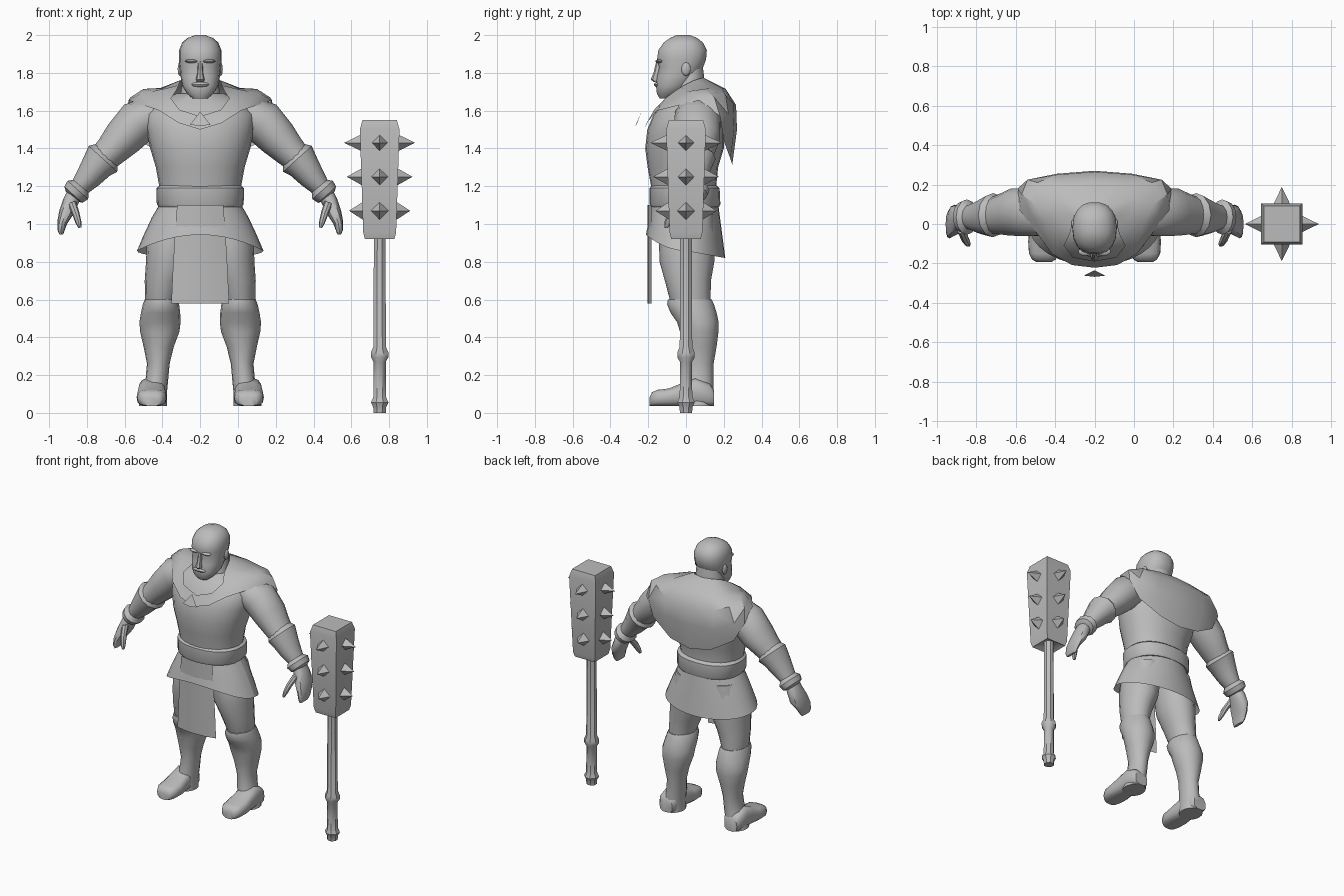
import bpy, bmesh, math
from mathutils import Vector as V

CX = -0.2          # centre of the figure
CLUB_X = 0.75      # centre of the club

stone = bpy.data.materials.new("plain_grey")
stone.diffuse_color = (0.5, 0.5, 0.5, 1)


def finish(name, bm, ox=CX, mirror=False):
    bmesh.ops.recalc_face_normals(bm, faces=bm.faces)
    me = bpy.data.meshes.new(name)
    bm.to_mesh(me)
    bm.free()
    ob = bpy.data.objects.new(name, me)
    ob.location.x = ox
    me.materials.append(stone)
    bpy.context.collection.objects.link(ob)
    if mirror:
        ob.modifiers.new("mirror", 'MIRROR').merge_threshold = 0.002
    return ob


def loft(name, rings, n=16, p=2.0, caps=True, ox=CX, mirror=False, turn=0.0):
    """Skin superellipse rings given as (centre, half axis, half axis)."""
    bm = bmesh.new()
    loops = []
    for c, a, b in rings:
        loop = []
        for i in range(n):
            t = 2 * math.pi * i / n + turn
            u, w = math.cos(t), math.sin(t)
            u = math.copysign(abs(u) ** (2 / p), u)
            w = math.copysign(abs(w) ** (2 / p), w)
            loop.append(bm.verts.new(V(c) + V(a) * u + V(b) * w))
        loops.append(loop)
    for l0, l1 in zip(loops, loops[1:]):
        for i in range(n):
            j = (i + 1) % n
            bm.faces.new((l0[i], l0[j], l1[j], l1[i]))
    if caps:
        bm.faces.new(loops[0])
        bm.faces.new(loops[-1])
    return finish(name, bm, ox, mirror)


def body(rows):
    """Level rings from (z, half width, front y, back y)."""
    return [((0, (f + b) / 2, z), (w, 0, 0), (0, (b - f) / 2, 0)) for z, w, f, b in rows]


def level(rows):
    """Level rings from (x, y, z, half width, half depth)."""
    return [((x, y, z), (rx, 0, 0), (0, ry, 0)) for x, y, z, rx, ry in rows]


def limb(rows):
    """Rings square to a path, from (x, y, z, thickness, depth)."""
    pts = [V(r[:3]) for r in rows]
    out = []
    for i, r in enumerate(rows):
        t = pts[min(i + 1, len(pts) - 1)] - pts[max(i - 1, 0)]
        out.append((pts[i], V((0, 1, 0)).cross(t).normalized() * r[3], V((0, r[4], 0))))
    return out


def sheet(name, cols, mirror=True):
    """Open surface through columns of points."""
    bm = bmesh.new()
    vs = [[bm.verts.new(q) for q in c] for c in cols]
    for a, b in zip(vs, vs[1:]):
        for i in range(len(a) - 1):
            bm.faces.new((a[i], a[i + 1], b[i + 1], b[i]))
    return finish(name, bm, CX, mirror)


def blob(name, c, s, mirror=False):
    bm = bmesh.new()
    bmesh.ops.create_uvsphere(bm, u_segments=10, v_segments=6, radius=1)
    for v in bm.verts:
        v.co = V((c[0] + v.co.x * s[0], c[1] + v.co.y * s[1], c[2] + v.co.z * s[2]))
    return finish(name, bm, CX, mirror)


# head, neck and face
loft("head", body([(1.665, .04, -.14, -.08), (1.69, .07, -.155, -.03), (1.73, .095, -.16, .02),
                   (1.78, .104, -.155, .06), (1.83, .109, -.143, .092), (1.87, .113, -.155, .108),
                   (1.92, .112, -.148, .112), (1.96, .096, -.12, .092), (1.985, .068, -.085, .06),
                   (2.0, .025, -.05, .02)]), 18, 2.3)
loft("neck", body([(1.58, .13, -.12, .12), (1.68, .105, -.08, .11), (1.76, .095, -.06, .1),
                   (1.84, .085, -.04, .09)]), 14)
loft("nose", body([(1.752, .022, -.17, -.12), (1.765, .024, -.187, -.12), (1.80, .016, -.172, -.12),
                   (1.86, .012, -.158, -.12)]), 8)
blob("moustache", (0, -.15, 1.738), (.05, .02, .014))
blob("brow", (.045, -.14, 1.862), (.038, .022, .01), True)
blob("ears", (.108, .0, 1.82), (.012, .025, .036), True)

# torso and belt
loft("torso", body([(1.06, .21, -.175, .16), (1.2, .217, -.185, .16), (1.3, .235, -.203, .17),
                    (1.4, .265, -.216, .2), (1.5, .285, -.205, .2), (1.58, .29, -.172, .19),
                    (1.64, .24, -.12, .16), (1.69, .13, -.07, .12)]), 24, 2.15)
loft("belt", body([(1.09, .22, -.187, .175), (1.105, .23, -.193, .182),
                   (1.19, .232, -.193, .178), (1.205, .215, -.18, .16)]), 24, 2.3)

# cape over the back, running into the front collar
cape = [
    [(0, .10, 1.77), (0, .21, 1.715), (0, .265, 1.63), (0, .27, 1.5), (0, .245, 1.315)],
    [(.07, .09, 1.775), (.14, .19, 1.72), (.19, .25, 1.64), (.19, .255, 1.5), (.16, .235, 1.345)],
    [(.105, .04, 1.76), (.21, .13, 1.72), (.29, .21, 1.68), (.34, .225, 1.58), (.32, .2, 1.44)],
    [(.115, -.01, 1.735), (.20, .05, 1.71), (.30, .10, 1.715), (.37, .15, 1.67), (.39, .18, 1.57)],
]
for a, b in [((.125, -.05, 1.71), (.38, .07, 1.655)), ((.155, -.11, 1.665), (.215, -.152, 1.6)),
             ((.11, -.168, 1.605), (.115, -.208, 1.535)), ((0, -.188, 1.57), (0, -.222, 1.50))]:
    cape.append([V(a).lerp(V(b), i / 4) for i in range(5)])
for q in cape[4][1:4]:
    q.z += .02
sheet("cape", cape)

# small loose clasp in front of the collar
bm = bmesh.new()
c = [bm.verts.new(q) for q in [(-.055, -.262, 1.525), (.055, -.262, 1.525), (0, -.235, 1.595), (0, -.268, 1.52)]]
bm.faces.new((c[0], c[3], c[2]))
bm.faces.new((c[3], c[1], c[2]))
finish("clasp", bm)

# skirt with a hem that rises at the front
cols = []
for i in range(33):
    t = 2 * math.pi * i / 32
    u, w = math.cos(t), math.sin(t)
    hem = .858 - (.038 * w if w > 0 else -.085 * w * w)
    cols.append([(u * (.212 + .123 * k ** .85), .003 * k - .005 + w * (.175 + .035 * k),
                  1.11 + (hem - 1.11) * k) for k in (0, .3, .65, 1)])
sheet("skirt", cols, False)

# long front flap
sheet("front_flap", [[(x * k, y, z) for z, k in ((1.1, .8), (.94, .88), (.75, .95), (.58, 1))]
                     for x, y in ((0, -.204), (.08, -.198), (.153, -.182))])

# arms, bracers and hands
loft("arms", limb([(.2, .05, 1.585, .08, .1), (.26, .06, 1.575, .1, .12), (.33, .06, 1.54, .117, .125),
                   (.41, .06, 1.455, .105, .122), (.47, .05, 1.39, .088, .105),
                   (.53, .04, 1.33, .075, .09)]), 14, mirror=True)
loft("bracers", limb([(.495, .045, 1.365, .082, .09), (.515, .045, 1.345, .102, .112),
                      (.545, .04, 1.31, .086, .1), (.59, .035, 1.25, .07, .082),
                      (.632, .035, 1.2, .054, .065), (.648, .035, 1.18, .073, .09),
                      (.672, .035, 1.155, .064, .08), (.68, .035, 1.145, .04, .05)]), 12, mirror=True)
loft("hands", limb([(.66, .03, 1.17, .042, .05), (.685, .03, 1.12, .042, .062),
                    (.71, .02, 1.06, .038, .078), (.73, .0, 1.01, .027, .07),
                    (.737, -.015, .965, .018, .058), (.735, -.02, .945, .01, .045)]), 12, 2.4, mirror=True)
loft("thumbs", limb([(.68, -.02, 1.115, .022, .03), (.66, -.07, 1.06, .02, .025),
                     (.645, -.095, 1.01, .016, .02), (.637, -.105, .98, .008, .01)]), 8, mirror=True)

# legs and boots
loft("thighs", level([(.125, .01, 1.05, .11, .14), (.155, .005, .9, .128, .148), (.165, .005, .8, .122, .145),
                      (.19, .01, .7, .104, .122), (.208, .022, .6, .084, .108),
                      (.21, .035, .52, .075, .09)]), 16, mirror=True)
loft("boots", level([(.21, .02, .6, .084, .116), (.208, .024, .575, .096, .124), (.21, .04, .53, .104, .122),
                     (.213, .063, .48, .109, .11), (.214, .07, .43, .104, .102),
                     (.22, .072, .35, .08, .09), (.222, .07, .26, .06, .076),
                     (.23, .065, .17, .06, .08), (.245, .06, .1, .068, .084),
                     (.25, .06, .036, .075, .085)]), 16, mirror=True)
feet = [(.147, .09, .05), (.125, .12, .065), (.05, .15, .07), (-.02, .125, .074), (-.09, .095, .08),
        (-.15, .088, .076), (-.18, .075, .06), (-.192, .05, .04)]
loft("feet", [((.257, y, .035 + h / 2), (w, 0, 0), (0, 0, h / 2)) for y, h, w in feet], 14, 3, mirror=True)

# club shaft with two grip rings
shaft = [(0, .035), (.03, .037), (.055, .05), (.085, .036), (.27, .035), (.295, .05),
         (.32, .05), (.35, .036), (.95, .033)]
loft("club_shaft", [((0, 0, z), (r, 0, 0), (0, r, 0)) for z, r in shaft], 8, ox=CLUB_X, turn=math.pi / 8)

# square club head with a hollowed underside
R2 = math.sqrt(2)
block = [(.95, .03), (.92, .078), (.955, .087), (1.5, .105), (1.55, .091)]
loft("club_head", [((0, 0, z), (r * R2, 0, 0), (0, r * R2, 0)) for z, r in block],
     4, ox=CLUB_X, turn=math.pi / 4)

# three tiers of diamond spikes on all four sides
bm = bmesh.new()
for z, tip in ((1.43, .188), (1.25, .174), (1.07, .162)):
    for k in range(4):
        a = k * math.pi / 2
        out, side = V((math.cos(a), math.sin(a), 0)), V((-math.sin(a), math.cos(a), 0))
        mid = out * .085 + V((0, 0, z))
        base = [bm.verts.new(mid + q * .05) for q in (side, V((0, 0, 1)), -side, V((0, 0, -1)))]
        top = bm.verts.new(out * tip + V((0, 0, z)))
        bm.faces.new(base)
        for i in range(4):
            bm.faces.new((base[i], base[(i + 1) % 4], top))
finish("club_spikes", bm, CLUB_X)

# smooth shading with sharp edges kept
bpy.ops.object.select_all(action='SELECT')
bpy.context.view_layer.objects.active = bpy.data.objects["torso"]
bpy.ops.object.shade_smooth_by_angle(angle=math.radians(40))
